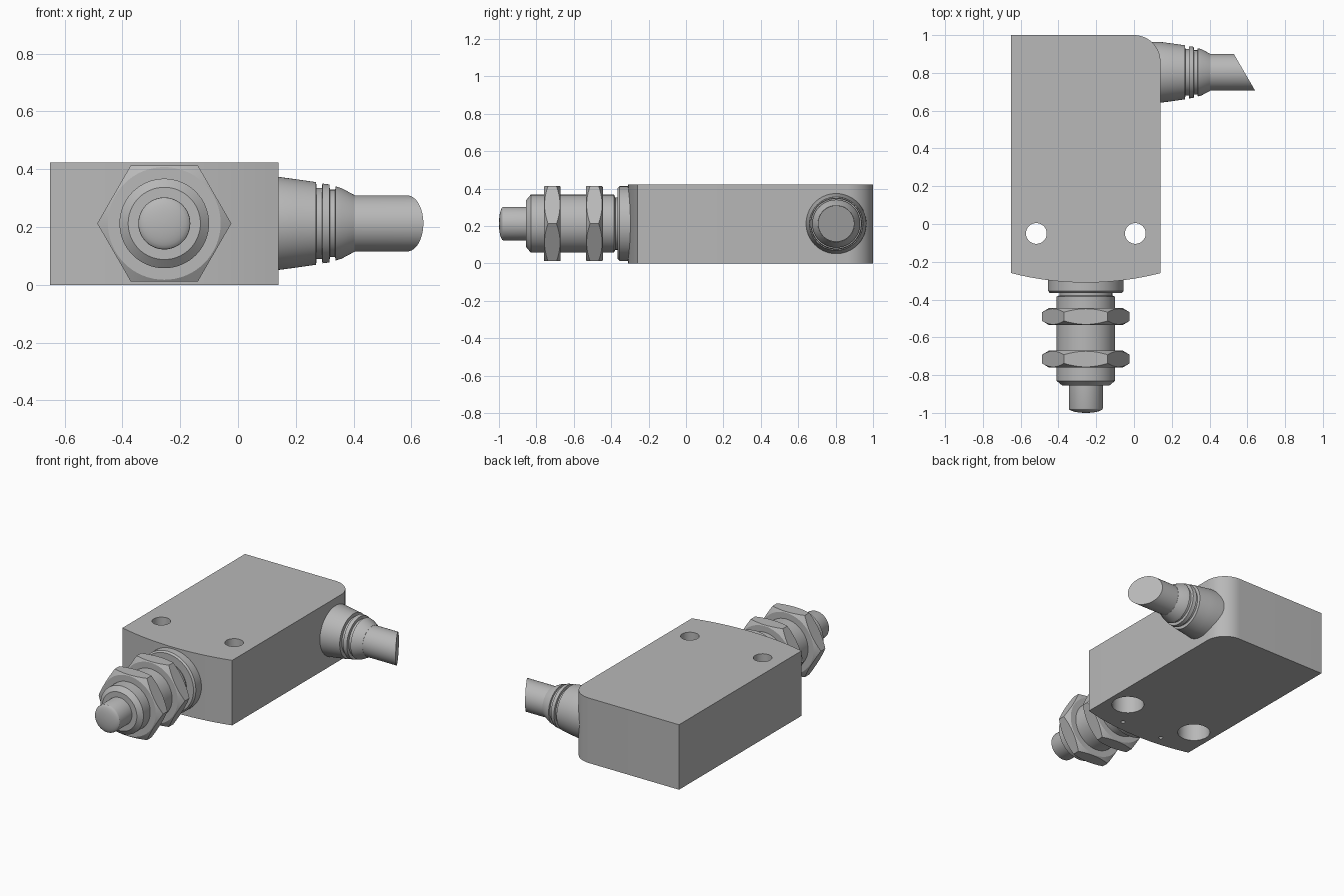
import bpy, bmesh
from math import pi, sin, cos, asin
from mathutils import Matrix

cube = bpy.data.objects.get("Cube")
if cube:
    bpy.data.objects.remove(cube)

GREY = bpy.data.materials.new("plain_grey")
GREY.use_nodes = True
GREY.diffuse_color = (0.48, 0.48, 0.48, 1)
GREY.node_tree.nodes["Principled BSDF"].inputs["Base Color"].default_value = (0.48, 0.48, 0.48, 1)

AXIS_X, AXIS_Z = -0.255, 0.2125          # plunger axis
CABLE_Y = 0.803                          # cable axis
FORWARD = Matrix.Translation((AXIS_X, 0, AXIS_Z)) @ Matrix.Rotation(pi / 2, 4, "X")
SIDEWAYS = Matrix.Translation((0, CABLE_Y, AXIS_Z)) @ Matrix.Rotation(pi / 2, 4, "Y")


def finish(bm, name):
    bmesh.ops.recalc_face_normals(bm, faces=bm.faces)
    mesh = bpy.data.meshes.new(name)
    bm.to_mesh(mesh)
    bm.free()
    mesh.materials.append(GREY)
    obj = bpy.data.objects.new(name, mesh)
    bpy.context.collection.objects.link(obj)
    return obj


def lathe(name, profile, matrix, sides=64):
    """Closed solid of revolution from (radius, distance along axis) points."""
    bm = bmesh.new()
    rings = [[bm.verts.new((r * cos(2 * pi * i / sides), r * sin(2 * pi * i / sides), t))
              for i in range(sides)] for r, t in profile]
    for a, b in zip(rings, rings[1:]):
        for i in range(sides):
            j = (i + 1) % sides
            bm.faces.new((a[i], a[j], b[j], b[i]))
    bm.faces.new(rings[0])
    bm.faces.new(rings[-1])
    bm.transform(matrix)
    return finish(bm, name)


def select(obj):
    bpy.ops.object.select_all(action="DESELECT")
    obj.select_set(True)
    bpy.context.view_layer.objects.active = obj


def combine(obj, tool, operation):
    tool.hide_render = True
    mod = obj.modifiers.new("cut", "BOOLEAN")
    mod.operation, mod.solver, mod.object = operation, "EXACT", tool
    select(obj)
    bpy.ops.object.modifier_apply(modifier=mod.name)
    bpy.data.objects.remove(tool)


def smooth(obj):
    select(obj)
    bpy.ops.object.shade_smooth_by_angle(angle=pi / 7)


# Housing: block with a bowed front and one rounded back corner
left, right, front, back, height = -0.65, 0.14, -0.26, 1.0, 0.423
bow, fillet = 1.585, 0.14
half = (right - left) / 2
sweep = asin(half / bow)
outline = []
for i in range(25):
    a = sweep * (i / 12 - 1)
    outline.append((AXIS_X + bow * sin(a), front - bow * (cos(a) - cos(sweep))))
for i in range(17):
    a = pi / 2 * i / 16
    outline.append((right - fillet + fillet * cos(a), back - fillet + fillet * sin(a)))
outline.append((left, back))
bm = bmesh.new()
base = bm.faces.new([bm.verts.new((x, y, 0)) for x, y in outline])
top = bmesh.ops.extrude_face_region(bm, geom=[base])["geom"]
bmesh.ops.translate(bm, vec=(0, 0, height),
                    verts=[v for v in top if isinstance(v, bmesh.types.BMVert)])
housing = finish(bm, "housing")

# Counterbored mounting holes and small pin holes underneath
for side in (-1, 1):
    bore = lathe("bore_cutter", [(0.098, -0.1), (0.098, 0.2), (0.055, 0.2), (0.055, 0.6)],
                 Matrix.Translation((AXIS_X + side * 0.262, -0.05, 0)), 48)
    combine(housing, bore, "DIFFERENCE")
    pin = lathe("pin_cutter", [(0.013, -0.1), (0.013, 0.06)],
                Matrix.Translation((AXIS_X + side * 0.15, -0.23, 0)), 16)
    combine(housing, pin, "DIFFERENCE")
smooth(housing)

# Flange, threaded barrel and domed plunger
smooth(lathe("flange", [(0.2, 0.2), (0.2, 0.355), (0.19, 0.365), (0.14, 0.365)], FORWARD))
smooth(lathe("barrel", [(0.14, 0.3), (0.14, 0.378), (0.155, 0.385), (0.155, 0.83),
                        (0.125, 0.855)], FORWARD))
dome = [(0.09 * cos(a), 0.976 + 0.024 * sin(a)) for a in [pi / 2 * i / 8 for i in range(8)]]
smooth(lathe("plunger", [(0.09, 0.8)] + dome + [(0.003, 1.0)], FORWARD))

# Two hex nuts with chamfered corners
for name, start in (("inner_nut", 0.445), ("outer_nut", 0.67)):
    end = start + 0.09
    nut = lathe(name, [(0.232, start), (0.232, end)], FORWARD, 6)
    chamfer = lathe("chamfer_cutter", [(0.195, start), (0.245, start + 0.03),
                                       (0.245, end - 0.03), (0.195, end)], FORWARD)
    combine(nut, chamfer, "INTERSECT")
    smooth(nut)

# Ribbed strain relief
smooth(lathe("strain_relief", [(0.163, 0.03), (0.161, 0.14), (0.153, 0.2), (0.143, 0.27),
                               (0.123, 0.272), (0.123, 0.29), (0.138, 0.292), (0.135, 0.316),
                               (0.117, 0.318), (0.117, 0.336), (0.128, 0.338), (0.122, 0.358),
                               (0.098, 0.403)], SIDEWAYS))

# Cable with a slanted end
cable = lathe("cable", [(0.097, 0.3), (0.097, 0.585)], SIDEWAYS)
for v in cable.data.vertices:
    if v.co.x > 0.5:
        v.co.x -= 0.58 * (v.co.y - CABLE_Y)
smooth(cable)
